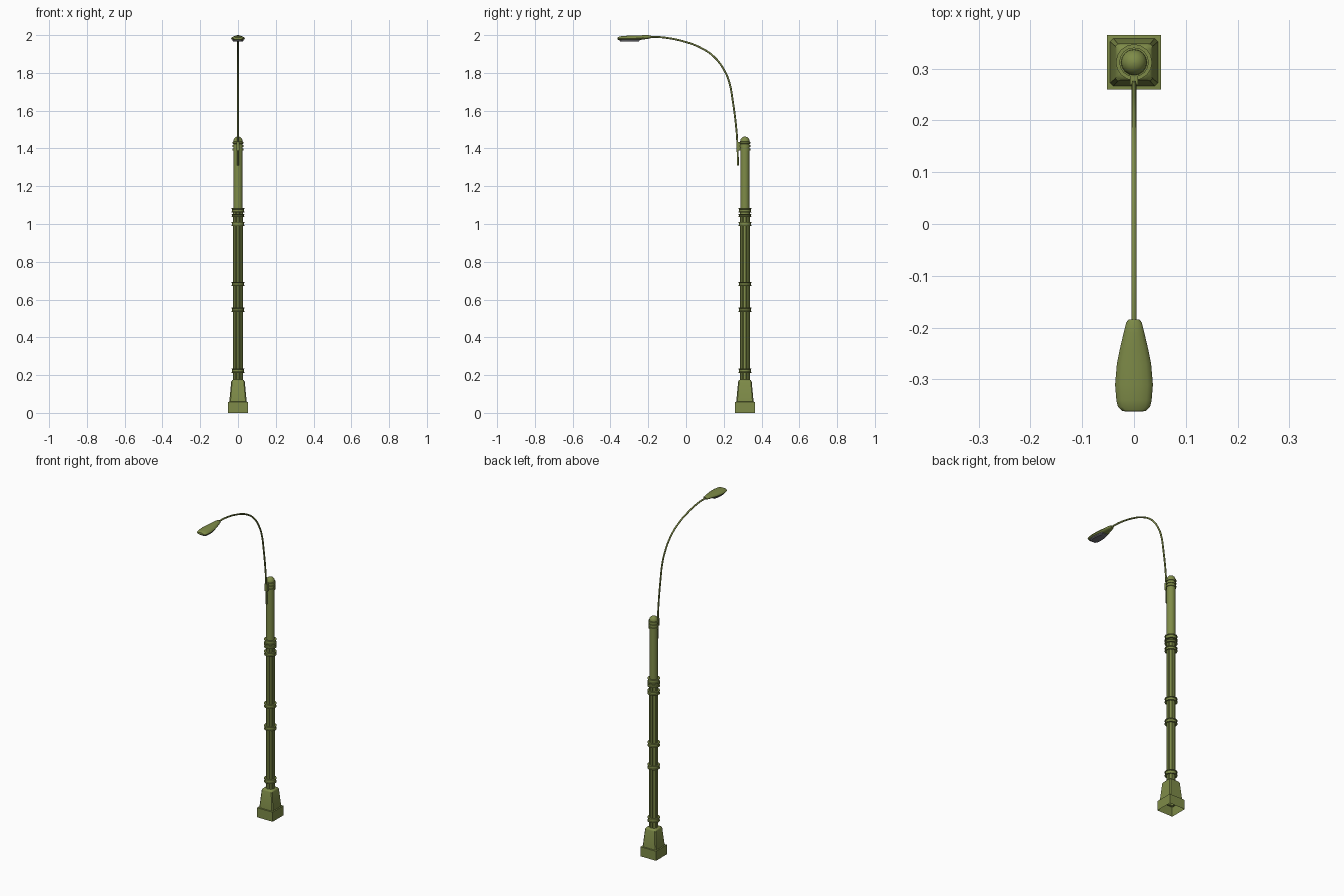
import bpy, bmesh, math
from mathutils import Vector

if "Cube" in bpy.data.objects:
    bpy.data.objects.remove(bpy.data.objects["Cube"])

PY = 0.312  # pole axis


def material(name, col):
    m = bpy.data.materials.new(name)
    m.diffuse_color = (*col, 1)
    m.use_nodes = True
    m.node_tree.nodes["Principled BSDF"].inputs["Base Color"].default_value = m.diffuse_color
    return m


GREEN = material("olive_paint", (0.21, 0.26, 0.065))
GLASS = material("lens_grey", (0.16, 0.16, 0.18))


def loft(name, rings, mat=GREEN, cap0=True, cap1=True, angle=35):
    """Skin a list of equally sized point loops."""
    bm = bmesh.new()
    loops = [[bm.verts.new(p) for p in r] for r in rings]
    n = len(loops[0])
    for a, b in zip(loops, loops[1:]):
        for i in range(n):
            j = (i + 1) % n
            bm.faces.new((a[i], a[j], b[j], b[i]))
    if cap0:
        bm.faces.new(loops[0][::-1])
    if cap1:
        bm.faces.new(loops[-1])
    bmesh.ops.recalc_face_normals(bm, faces=bm.faces)
    me = bpy.data.meshes.new(name)
    bm.to_mesh(me)
    bm.free()
    me.materials.append(mat)
    ob = bpy.data.objects.new(name, me)
    bpy.context.collection.objects.link(ob)
    bpy.ops.object.select_all(action='DESELECT')
    ob.select_set(True)
    bpy.context.view_layer.objects.active = ob
    bpy.ops.object.shade_smooth_by_angle(angle=math.radians(angle))
    return ob


def circle(r, z, n=16, y=PY):
    return [(r * math.cos(2 * math.pi * i / n), y + r * math.sin(2 * math.pi * i / n), z)
            for i in range(n)]


def lathe(name, profile, n=16, **kw):
    return loft(name, [circle(r, z, n) for r, z in profile], **kw)


def square(h, c, z):
    """Square loop with chamfered corners of size c."""
    pts = [(h, -h + c), (h, h - c), (h - c, h), (-h + c, h),
           (-h, h - c), (-h, -h + c), (-h + c, -h), (h - c, -h)]
    return [(x, PY + y, z) for x, y in pts]


# Base plinth (hollow underneath) and tapered pedestal
b = 0.0525
box = lambda h, z: [(h, PY - h, z), (h, PY + h, z), (-h, PY + h, z), (-h, PY - h, z)]
loft("base_plinth", [box(b, 0), box(b, 0.058), box(0.043, 0.06)], cap0=False, cap1=False)
loft("pedestal", [square(0.046, 0.006, 0.058), square(0.036, 0.005, 0.165),
                  square(0.032, 0.007, 0.172), square(0.026, 0.009, 0.176)], cap0=False)

# Fluted shaft: eight grooves around the pole
def fluted(z):
    pts = []
    for i in range(8):
        for da, r in ((-0.27, 0.0245), (0, 0.0255), (0.27, 0.0245), (math.pi / 8, 0.0205)):
            a = i * math.pi / 4 + da
            pts.append((r * math.cos(a), PY + r * math.sin(a), z))
    return pts


loft("fluted_shaft", [fluted(0.17), fluted(1.06)], angle=25)

# Smooth upper pole with domed cap
dome = [(0.025 * math.cos(t), 1.437 + 0.026 * math.sin(t))
        for t in (i * math.pi / 12 for i in range(6))]
lathe("upper_pole", [(0.0245, 1.05), (0.0245, 1.435)])
lathe("dome_cap", dome + [(0.001, 1.463)])

# Spool-shaped collars
for i, (z, h) in enumerate([(0.224, 0.024), (0.546, 0.022), (0.682, 0.022),
                            (1.0, 0.02), (1.045, 0.018), (1.072, 0.024)]):
    lo, hi = z - h / 2, z + h / 2
    lathe(f"collar_{i + 1}", [(0.022, lo), (0.035, lo), (0.035, lo + 0.004), (0.031, lo + 0.006),
                              (0.031, hi - 0.006), (0.035, hi - 0.004), (0.035, hi), (0.022, hi)])

# Clamp bands holding the arm
for i, z in enumerate((1.394, 1.412, 1.430)):
    lathe(f"clamp_band_{i + 1}", [(0.022, z - 0.006), (0.0285, z - 0.005),
                                  (0.0285, z + 0.005), (0.022, z + 0.006)])
loft("arm_bracket", [[(x, y, z) for x, y in ((0.008, 0.268), (0.008, 0.292),
                                             (-0.008, 0.292), (-0.008, 0.268))]
                     for z in (1.39, 1.434)])

# Curved arm tube
path = [(0.275, 1.31), (0.273, 1.40), (0.267, 1.50), (0.247, 1.656), (0.232, 1.74),
        (0.21, 1.80), (0.15, 1.884), (0.07, 1.937), (0, 1.963), (-0.1, 1.985),
        (-0.16, 1.99), (-0.22, 1.987)]
cu = bpy.data.curves.new("arm_path", 'CURVE')
cu.dimensions = '3D'
cu.bevel_depth = 0.005
cu.bevel_resolution = 2
cu.use_fill_caps = True
cu.resolution_u = 4
sp = cu.splines.new('BEZIER')
sp.bezier_points.add(len(path) - 1)
for p, (y, z) in zip(sp.bezier_points, path):
    p.co = (0, y, z)
    p.handle_left_type = p.handle_right_type = 'AUTO'
cu.materials.append(GREEN)
arm = bpy.data.objects.new("curved_arm", cu)
bpy.context.collection.objects.link(arm)
bpy.ops.object.select_all(action='DESELECT')
arm.select_set(True)
bpy.context.view_layer.objects.active = arm
bpy.ops.object.convert(target='MESH')

# Lamp head: elliptical sections (y, half width, bottom z, rim z, top z)
sections = [(-0.184, 0.010, 1.985, 1.990, 1.997), (-0.190, 0.015, 1.982, 1.990, 1.999),
            (-0.21, 0.020, 1.979, 1.988, 2.0), (-0.24, 0.027, 1.975, 1.985, 1.999),
            (-0.27, 0.033, 1.973, 1.983, 1.998), (-0.31, 0.0365, 1.973, 1.981, 1.997),
            (-0.34, 0.034, 1.973, 1.981, 1.995), (-0.353, 0.031, 1.974, 1.981, 1.992),
            (-0.361, 0.022, 1.976, 1.981, 1.988), (-0.362, 0.010, 1.979, 1.981, 1.984)]


def section(y, w, lo, mid, hi, n=16):
    out = []
    for i in range(n):
        a = 2 * math.pi * i / n
        s = math.sin(a)
        out.append((w * math.cos(a), y, mid + s * ((hi - mid) if s > 0 else (mid - lo))))
    return out


loft("lamp_head", [section(*s) for s in sections], angle=40)

# Grey lens set under the head
def lens_loop(k, z):
    half = [(0.018, -0.245), (0.025, -0.27), (0.028, -0.31), (0.025, -0.34), (0.015, -0.352)]
    pts = half + [(-x, y) for x, y in half[::-1]]
    return [(x * k, -0.3 + (y + 0.3) * k, z) for x, y in pts]


loft("lens", [lens_loop(1, 1.979), lens_loop(1, 1.970), lens_loop(0.85, 1.965)], mat=GLASS)
